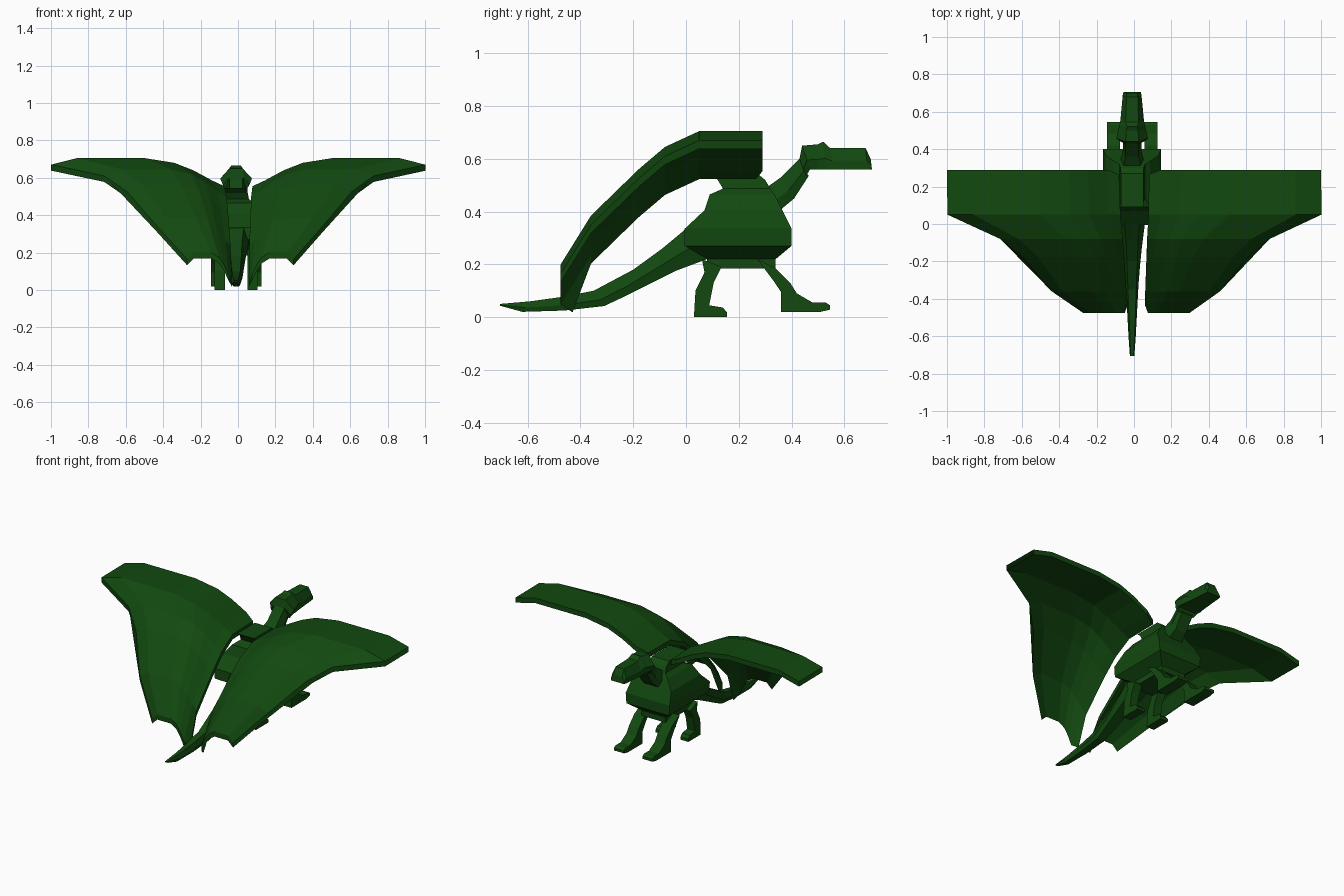
import bpy, bmesh

green = bpy.data.materials.new("dark green")
green.diffuse_color = (0.006, 0.066, 0.005, 1)
CX = -0.01  # body centre line


def finish(name, bm):
    bmesh.ops.recalc_face_normals(bm, faces=bm.faces[:])
    me = bpy.data.meshes.new(name)
    bm.to_mesh(me)
    bm.free()
    ob = bpy.data.objects.new(name, me)
    bpy.context.collection.objects.link(ob)
    me.materials.append(green)
    return ob


def loft(name, rings):
    """Skin a list of equal-length point rings and cap both ends."""
    bm = bmesh.new()
    vs = [[bm.verts.new(p) for p in r] for r in rings]
    n = len(vs[0])
    for a, b in zip(vs, vs[1:]):
        for i in range(n):
            j = (i + 1) % n
            bm.faces.new((a[i], a[j], b[j], b[i]))
    bm.faces.new(vs[0])
    bm.faces.new(vs[-1])
    return finish(name, bm)


def spine(name, stations):
    """Hexagonal loft from (top y, top z, bottom y, bottom z, top half, middle half, bottom half)."""
    rings = []
    for ty, tz, by, bz, ht, hm, hb in stations:
        my, mz = by + (ty - by) * 0.4, bz + (tz - bz) * 0.4
        rings.append([(CX - ht, ty, tz), (CX + ht, ty, tz), (CX + hm, my, mz),
                      (CX + hb, by, bz), (CX - hb, by, bz), (CX - hm, my, mz)])
    return loft(name, rings)


# Torso: rectangular rings stacked upward (z, back y, front y, half width)
torso = [(.185, .08, .34, .085), (.22, .08, .34, .085), (.27, -.005, .40, .15),
         (.335, -.005, .40, .155), (.405, .07, .365, .14), (.465, .09, .335, .095),
         (.487, .14, .32, .068), (.52, .12, .30, .062), (.545, .09, .27, .06)]
loft("torso", [[(CX - h, a, z), (CX + h, a, z), (CX + h, b, z), (CX - h, b, z)]
               for z, a, b, h in torso])

# Tail
spine("tail", [(.08, .41, .08, .22, .045, .075, .05), (0, .335, -.04, .175, .04, .065, .045),
               (-.09, .26, -.15, .12, .032, .052, .036), (-.2, .18, -.24, .075, .028, .042, .03),
               (-.35, .10, -.31, .042, .022, .034, .025), (-.46, .078, -.46, .025, .018, .027, .02),
               (-.59, .06, -.62, .02, .012, .019, .014), (-.705, .05, -.705, .043, .008, .012, .008)])

# Neck
spine("neck", [(.29, .48, .35, .40, .05, .065, .05), (.36, .53, .41, .45, .035, .05, .038),
               (.43, .60, .465, .535, .035, .05, .04)])

# Head with a small brow hump
spine("head", [(.43, .60, .455, .535, .04, .07, .055), (.44, .65, .47, .56, .035, .085, .07),
               (.50, .655, .50, .56, .032, .075, .07), (.52, .665, .53, .56, .026, .068, .065),
               (.545, .642, .56, .56, .035, .063, .062), (.68, .642, .69, .56, .03, .05, .05),
               (.70, .60, .705, .56, .03, .046, .046)])

# Legs: side profiles given thickness
front_profile = [(.27, .22), (.34, .185), (.395, .13), (.42, .09), (.48, .055), (.53, .055),
                 (.545, .045), (.545, .028), (.51, .02), (.36, .02), (.36, .095), (.33, .14)]
back_profile = [(.06, .22), (.135, .19), (.105, .13), (.088, .045), (.14, .036), (.155, .018),
                (.155, 0), (.03, 0), (.036, .1), (.07, .17)]
for side, s in (("left", -1), ("right", 1)):
    for name, prof, inner, outer in (("front_leg", front_profile, .065, .135),
                                     ("back_leg", back_profile, .06, .115)):
        loft(f"{side}_{name}", [[(CX + s * x, y, z) for y, z in prof] for x in (inner, outer)])

# Wings: chord rows (y, top z, inner x, outer x) and span columns (fraction, z drop)
rows = [(.29, .705, .08, 1), (.05, .705, .075, 1), (-.08, .645, .065, .72),
        (-.18, .56, .06, .60), (-.36, .385, .05, .45), (-.475, .2, .045, .285)]
cols = [(0, -.15), (.07, -.12), (.18, -.065), (.29, -.025), (.46, 0), (.85, 0), (1, -.035)]
THICK = .032
for side, s in (("left", -1), ("right", 1)):
    rings = []
    for f, drop in cols:
        top = []
        for i, (y, z, a, b) in enumerate(rows):
            if f == 0:  # clipped inner corners
                y = {0: .265, 5: -.43}.get(i, y)
            top.append((s * (a + (b - a) * f) + .0025 * i, y, z + drop))
        rings.append(top + [(x, y, z - THICK) for x, y, z in reversed(top)])
    loft(f"{side}_wing", rings)
